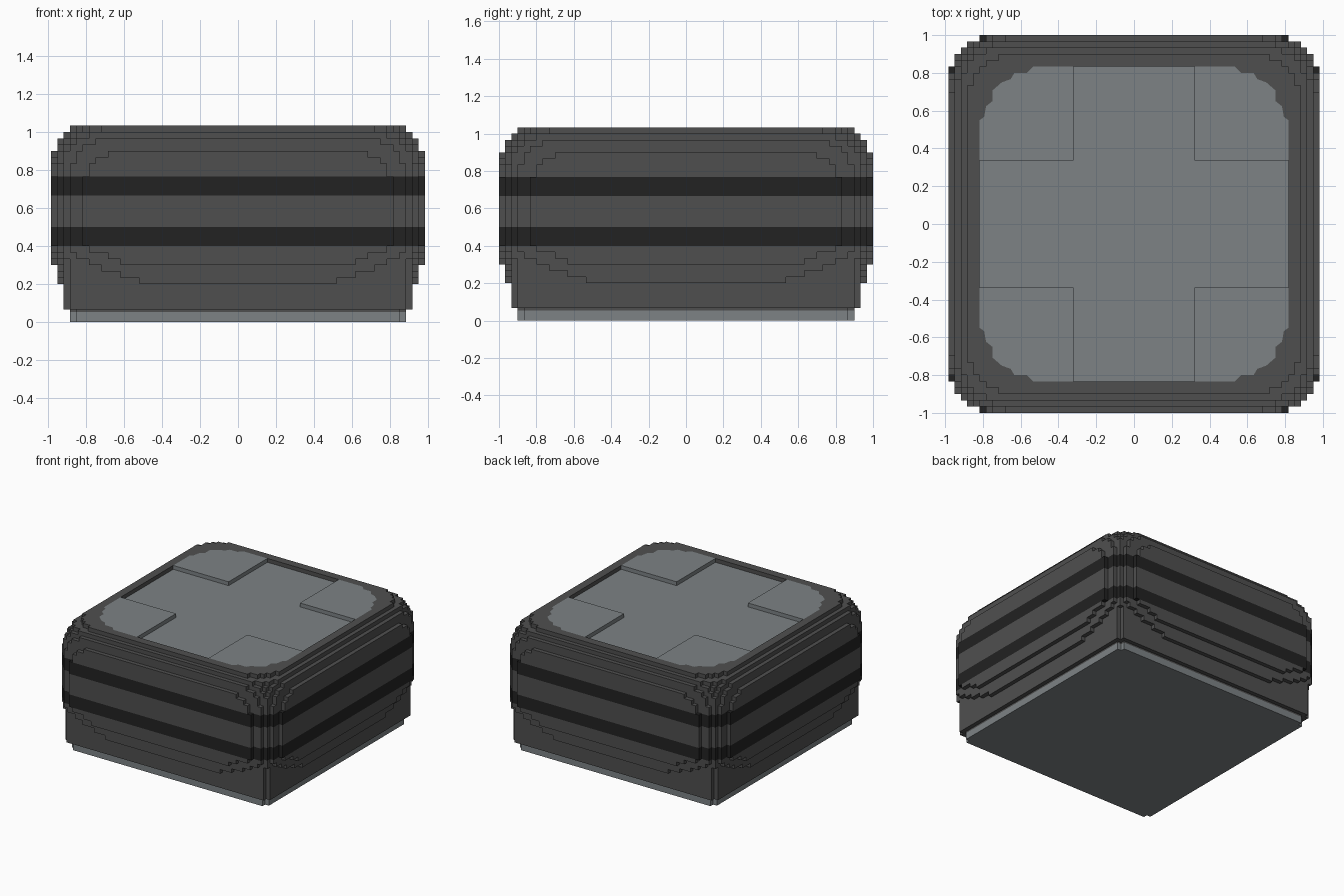
import bpy, bmesh

cube = bpy.data.objects.get("Cube")
if cube:
    bpy.data.objects.remove(cube, do_unlink=True)

V = 1 / 30            # size of one step
HX, HY = 29.5, 30     # half extents in steps


def material(name, rgb):
    m = bpy.data.materials.new(name)
    m.use_nodes = True
    m.diffuse_color = (*rgb, 1)
    m.node_tree.nodes["Principled BSDF"].inputs["Base Color"].default_value = (*rgb, 1)
    return m


CHARCOAL = material("charcoal", (0.078, 0.078, 0.078))
BLACK = material("soft black", (0.016, 0.016, 0.016))
GREY = material("cool grey", (0.205, 0.225, 0.235))


def mirrored(corner):
    """Repeat a +x+y corner path (clockwise) around all four corners."""
    back = corner[::-1]
    return (corner + [(x, -y) for x, y in back]
            + [(-x, -y) for x, y in corner] + [(-x, y) for x, y in back])


def stepped(insets):
    """Rounded rectangle whose corners are symmetric staircases."""
    lateral = insets[::-1]
    corner = []
    for i, d in enumerate(insets):
        if i:
            corner.append((HX - lateral[i - 1], HY - d))
        corner.append((HX - lateral[i], HY - d))
    return mirrored(corner)


def add_prism(bm, loops, z0, z1):
    """Fill one outline, or a ring of two, and extrude it upward."""
    edges = []
    for loop in loops:
        vs = [bm.verts.new((x * V, y * V, z0 * V)) for x, y in loop]
        edges += [bm.edges.new((vs[i - 1], vs[i])) for i in range(len(vs))]
    if len(loops) == 1:
        faces = [bm.faces.new(vs)]
    else:
        fill = bmesh.ops.triangle_fill(bm, edges=edges, use_beauty=True)
        faces = [g for g in fill["geom"] if isinstance(g, bmesh.types.BMFace)]
    ext = bmesh.ops.extrude_face_region(bm, geom=faces, use_keep_orig=True)
    top = [g for g in ext["geom"] if isinstance(g, bmesh.types.BMVert)]
    bmesh.ops.translate(bm, verts=top, vec=(0, 0, (z1 - z0) * V))


def part(name, mat, prisms):
    bm = bmesh.new()
    for loops, z0, z1 in prisms:
        add_prism(bm, loops, z0, z1)
    bmesh.ops.recalc_face_normals(bm, faces=bm.faces)
    mesh = bpy.data.meshes.new(name)
    bm.to_mesh(mesh)
    bm.free()
    mesh.materials.append(mat)
    obj = bpy.data.objects.new(name, mesh)
    bpy.context.collection.objects.link(obj)
    return obj


def layers(name, mat, rows):
    return part(name, mat, [([stepped(s)], z0, z1) for z0, z1, s in rows])


WALL = [0, 1, 2, 3, 5]

# Base plate and tapering lower shell
layers("base_plate", GREY, [(0, 1.6, [3, 4])])
layers("lower_shell", CHARCOAL, [
    (1.6, 2, [3, 4]), (2, 6, [2, 3]),
    (6, 7, [1, 2, 3, 14]), (7, 8, [1, 2, 3, 11]), (8, 9, [1, 2, 3, 8]),
    (9, 10, [0, 1, 2, 3, 6, 11]), (10, 11, [0, 1, 2, 4, 9]),
    (11, 12, [0, 1, 2, 3, 6])])

# Straight wall with two dark bands
layers("lower_band", BLACK, [(12, 15, WALL)])
layers("middle_shell", CHARCOAL, [(15, 20, WALL)])
layers("upper_band", BLACK, [(20, 23, WALL)])

# Rounded upper shell
layers("upper_shell", CHARCOAL, [
    (23, 25, [0, 1, 2, 3, 6]), (25, 26, [0, 1, 2, 4, 7]),
    (26, 27, [0, 1, 2, 4, 9]), (27, 28, [1, 2, 3, 5]),
    (28, 29, [1, 2, 3, 4, 7]), (29, 30, [2, 3, 4, 6])])

# Top rim around the recessed panel
curve = [(16, 25), (17, 24), (19, 24), (19.6, 23), (21, 22.5), (22.5, 21.2),
         (22.5, 19.5), (23.5, 18.7), (23.8, 17), (24.5, 16.5)]
opening = mirrored(curve)
part("top_rim", CHARCOAL, [([stepped([3, 4, 5, 6, 8]), opening], 30, 31)])
part("top_panel", GREY, [([opening], 30, 30.06)])

# Four raised corner pads, flush with the rim
pad = [(9.6, 10.1), (9.6, 25)] + curve + [(24.5, 10.1)]
for side, sx in (("left", 1), ("right", -1)):
    for end, sy in (("front", -1), ("back", 1)):
        outline = [(x * sx, y * sy) for x, y in pad]
        part(f"corner_pad_{end}_{side}", GREY, [([outline], 30, 31)])
